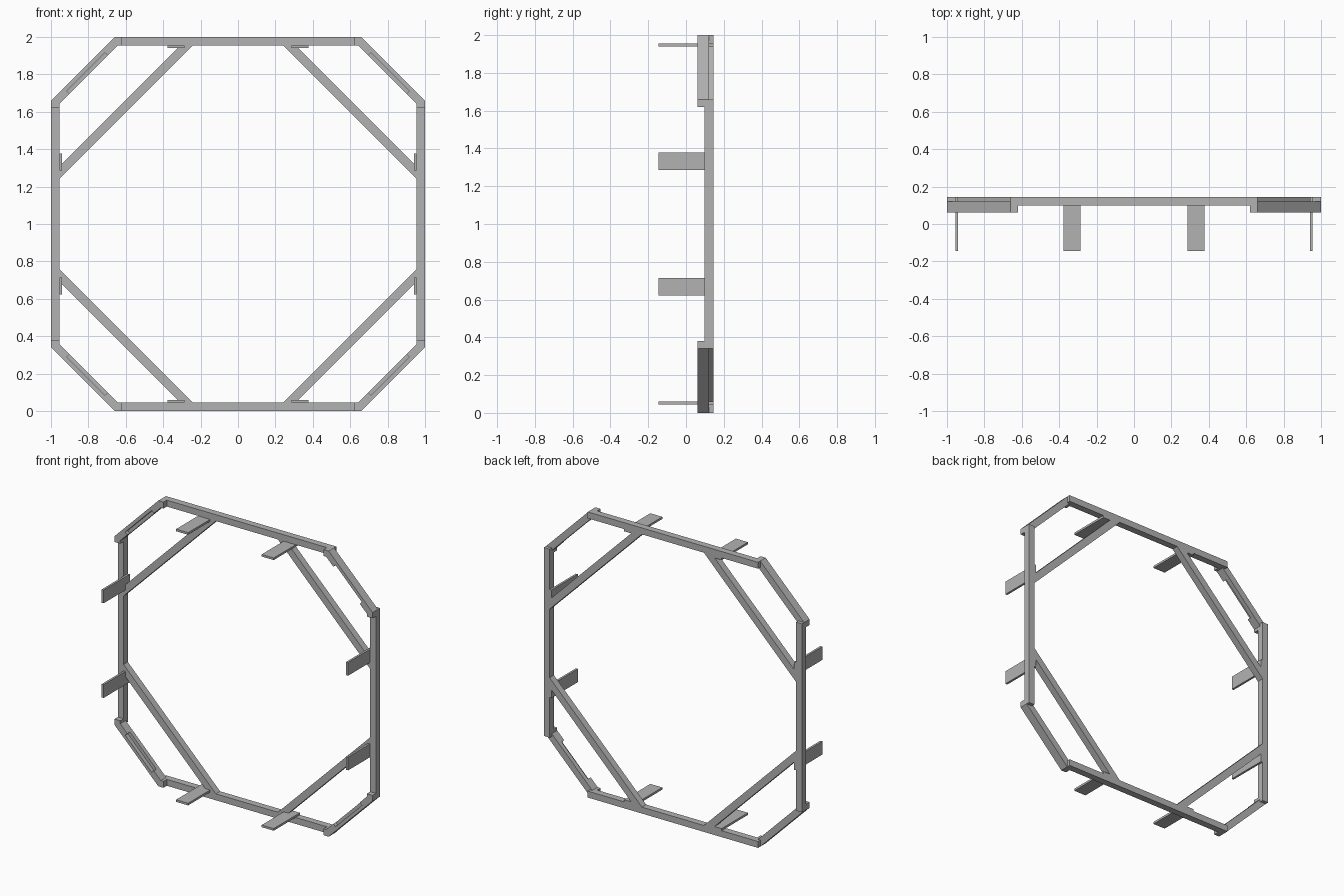
import bpy
import bmesh

cube = bpy.data.objects.get("Cube")
if cube:
    bpy.data.objects.remove(cube, do_unlink=True)

steel = bpy.data.materials.new("grey_steel")
steel.use_nodes = True
grey = (0.45, 0.45, 0.45, 1)
steel.diffuse_color = grey
steel.node_tree.nodes["Principled BSDF"].inputs["Base Color"].default_value = grey

BACK = 0.145           # rear plane of the frame
BAR_FRONT = 0.098      # front plane of bars and braces
INNER = 0.955          # inner edge of the bars, from the frame centre
BAR_HALF = 0.66        # half length of a straight bar


def prism(name, points, y0, y1):
    """Extrude an outline in the x-z plane (centred on z = 1) from y0 to y1."""
    bm = bmesh.new()
    face = bm.faces.new([bm.verts.new((x, y0, z + 1)) for x, z in points])
    ext = bmesh.ops.extrude_face_region(bm, geom=[face])
    moved = [v for v in ext["geom"] if isinstance(v, bmesh.types.BMVert)]
    bmesh.ops.translate(bm, verts=moved, vec=(0, y1 - y0, 0))
    bmesh.ops.recalc_face_normals(bm, faces=bm.faces)
    mesh = bpy.data.meshes.new(name)
    bm.to_mesh(mesh)
    bm.free()
    mesh.materials.append(steel)
    obj = bpy.data.objects.new(name, mesh)
    bpy.context.collection.objects.link(obj)
    return obj


def rect(x0, x1, z0, z1):
    return [(x0, z0), (x1, z0), (x1, z1), (x0, z1)]


def swap(points):
    return [(z, x) for x, z in points]


def cut(obj, cutter):
    mod = obj.modifiers.new("recess", "BOOLEAN")
    mod.operation = "DIFFERENCE"
    mod.solver = "EXACT"
    mod.object = cutter
    graph = bpy.context.evaluated_depsgraph_get()
    mesh = bpy.data.meshes.new_from_object(obj.evaluated_get(graph))
    obj.modifiers.clear()
    obj.data = mesh
    bpy.data.objects.remove(cutter, do_unlink=True)


# Straight bars
for s, across, along in ((1, "top", "left"), (-1, "bottom", "right")):
    bar = rect(-BAR_HALF, BAR_HALF, s * INNER, s)
    prism(across + "_bar", bar, BAR_FRONT, BACK)
    prism(along + "_bar", swap(bar), BAR_FRONT, BACK)

# Outlines for one corner, mirrored to the other three
half_bracket = [(0.641, INNER), (0.62, INNER), (0.62, 1), (BAR_HALF, 1)]
bracket = half_bracket + swap(half_bracket)[::-1]
brace = [(0.24, INNER), (0.308, INNER), (INNER, 0.308), (INNER, 0.24)]
recess = [((s + d) / 2, (s - d) / 2)
          for s, d in ((1.56, -0.205), (1.628, -0.205), (1.628, 0.205), (1.56, 0.205))]
tab = rect(0.285, 0.378, 0.94, INNER)

for sx, side in ((1, "left"), (-1, "right")):
    for sz, level in ((1, "upper"), (-1, "lower")):
        corner = level + "_" + side

        def flip(points):
            return [(sx * x, sz * z) for x, z in points]

        # Corner bracket with a shallow front recess
        body = prism(corner + "_corner_bracket", flip(bracket), 0.061, 0.121)
        cut(body, prism("recess_cutter", flip(recess), 0.03, 0.09))
        # Diagonal brace
        prism(corner + "_brace", flip(brace), BAR_FRONT, BACK)
        # Forward tabs, one on each adjoining bar
        prism(corner + "_flat_tab", flip(tab), -BACK, BACK)
        prism(corner + "_upright_tab", flip(swap(tab)), -BACK, BACK)
